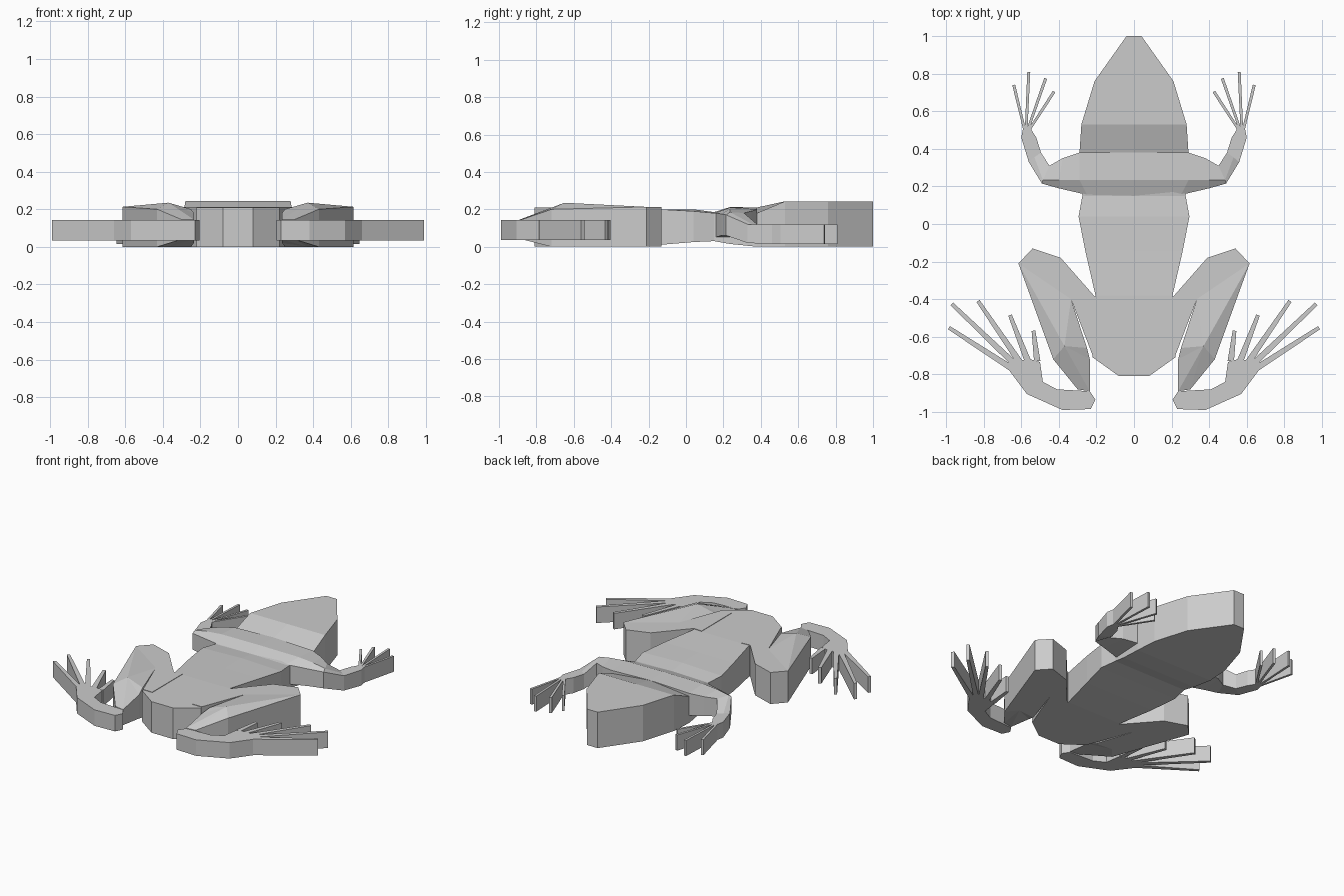
import bpy, bmesh
from mathutils import Vector

cube = bpy.data.objects.get("Cube")
if cube:
    bpy.data.objects.remove(cube)

grey = bpy.data.materials.new("plain_grey")
grey.use_nodes = True
grey.diffuse_color = (0.6, 0.6, 0.6, 1)
grey.node_tree.nodes["Principled BSDF"].inputs["Base Color"].default_value = (0.6, 0.6, 0.6, 1)


def finish(name, bm, mirror=True):
    bmesh.ops.recalc_face_normals(bm, faces=bm.faces)
    mesh = bpy.data.meshes.new(name)
    bm.to_mesh(mesh)
    bm.free()
    mesh.materials.append(grey)
    obj = bpy.data.objects.new(name, mesh)
    bpy.context.collection.objects.link(obj)
    if mirror:
        mod = obj.modifiers.new("mirror", "MIRROR")
        mod.use_clip = False
        mod.use_mirror_merge = False
    return obj


def loft(name, rings, mirror=True):
    """Skin a row of closed rings and cap both ends."""
    bm = bmesh.new()
    loops = [[bm.verts.new(p) for p in ring] for ring in rings]
    for a, b in zip(loops, loops[1:]):
        n = len(a)
        for i in range(n):
            j = (i + 1) % n
            bm.faces.new((a[i], a[j], b[j], b[i]))
    bm.faces.new(loops[0])
    bm.faces.new(loops[-1])
    return finish(name, bm, mirror)


def slab(name, outline, low, high, peak=None, heights=None):
    """Extrude an outline; a peak turns top and bottom into fans."""
    heights = heights or {}
    bm = bmesh.new()
    spans = [heights.get(i, (low, high)) for i in range(len(outline))]
    bottom = [bm.verts.new((x, y, s[0])) for (x, y), s in zip(outline, spans)]
    top = [bm.verts.new((x, y, s[1])) for (x, y), s in zip(outline, spans)]
    n = len(outline)
    for i in range(n):
        j = (i + 1) % n
        bm.faces.new((bottom[i], bottom[j], top[j], top[i]))
    if peak:
        x, y, z = peak
        for loop, level in ((bottom, low), (top, z)):
            centre = bm.verts.new((x, y, level))
            for i in range(n):
                bm.faces.new((loop[i], loop[(i + 1) % n], centre))
    else:
        bm.faces.new(bottom)
        bm.faces.new(top)
    return finish(name, bm)


def digit(name, base, tip, base_width, tip_width, low, high):
    """A thin tapered blade from base to tip."""
    a, b = Vector(base), Vector(tip)
    d = (b - a).normalized()
    side = Vector((-d.y, d.x)) / 2
    corners = [a + side * base_width, b + side * tip_width,
               b - side * tip_width, a - side * base_width]
    slab(name, [tuple(c) for c in corners], low, high)


# Head and trunk: y, half width, bottom, top edge, top centre
sections = [
    (1.0, .04, 0, .243, .243), (.76, .21, 0, .243, .243),
    (.53, .28, 0, .243, .243), (.38, .29, 0, .18, .21),
    (.235, .28, .015, .18, .205), (.15, .275, .03, .18, .185),
    (.04, .295, .025, .19, .2), (-.14, .26, .01, .2, .2),
    (-.38, .205, 0, .21, .21), (-.71, .22, 0, .21, .21),
    (-.81, .08, 0, .21, .21),
]
loft("head_and_trunk", [[(-w, y, lo), (-w, y, edge), (0, y, mid), (w, y, edge), (w, y, lo)]
                        for y, w, lo, edge, mid in sections], mirror=False)

# Shoulder and arm: front, ridge and back points, bottom and three top heights
arm = [
    ((0, .38), (0, .235), (0, .15), .05, (.21, .212, .185)),
    ((.29, .38), (.29, .235), (.25, .155), .05, (.2, .21, .18)),
    ((.38, .35), (.4, .235), (.4, .19), .06, (.19, .2, .175)),
    ((.45, .31), (.485, .235), (.49, .215), .06, (.18, .185, .17)),
    ((.495, .38), (.53, .355), (.56, .33), .02, (.12, .12, .12)),
    ((.52, .46), (.56, .46), (.6, .46), .015, (.12, .12, .12)),
    ((.555, .515), (.57, .515), (.59, .51), .015, (.12, .12, .12)),
]
loft("arm", [[(*f, lo), (*f, t[0]), (*r, t[1]), (*b, t[2]), (*b, lo)]
             for f, r, b, lo, t in arm])

# Fingers
for i, tip in enumerate([(.64, .74), (.56, .81), (.47, .775), (.425, .705)]):
    digit(f"finger_{i + 1}", (.582 - i * .008, .5), tip, .014, .016, .015, .12)

# Thigh
slab("thigh", [(.15, -.38), (.21, -.385), (.39, -.18), (.54, -.13), (.615, -.21),
               (.335, -.4), (.22, -.7), (.15, -.7)], 0, .213)

# Shin, rising to a ridge and falling to the ankle
slab("shin", [(.615, -.21), (.43, -.72), (.3, -.88), (.235, -.89),
              (.235, -.72), (.25, -.66), (.335, -.4)], 0, .213,
     peak=(.37, -.65, .235),
     heights={1: (0, .2), 2: (.04, .145), 3: (.04, .145), 4: (.02, .18), 5: (0, .2)})

# Hind foot
slab("hind_foot", [(.205, -.935), (.23, -.985), (.38, -.99), (.57, -.905), (.66, -.785),
                   (.66, -.74), (.62, -.725), (.55, -.72), (.5, -.735),
                   (.485, -.84), (.41, -.88), (.235, -.89)], .035, .143)

# Toes
toes = [((.64, -.775), (.985, -.552)), ((.63, -.75), (.97, -.425)),
        ((.605, -.74), (.83, -.41)), ((.565, -.73), (.66, -.485)),
        ((.515, -.73), (.535, -.568))]
for i, (base, tip) in enumerate(toes):
    digit(f"toe_{i + 1}", base, tip, .034, .02, .035, .143)
